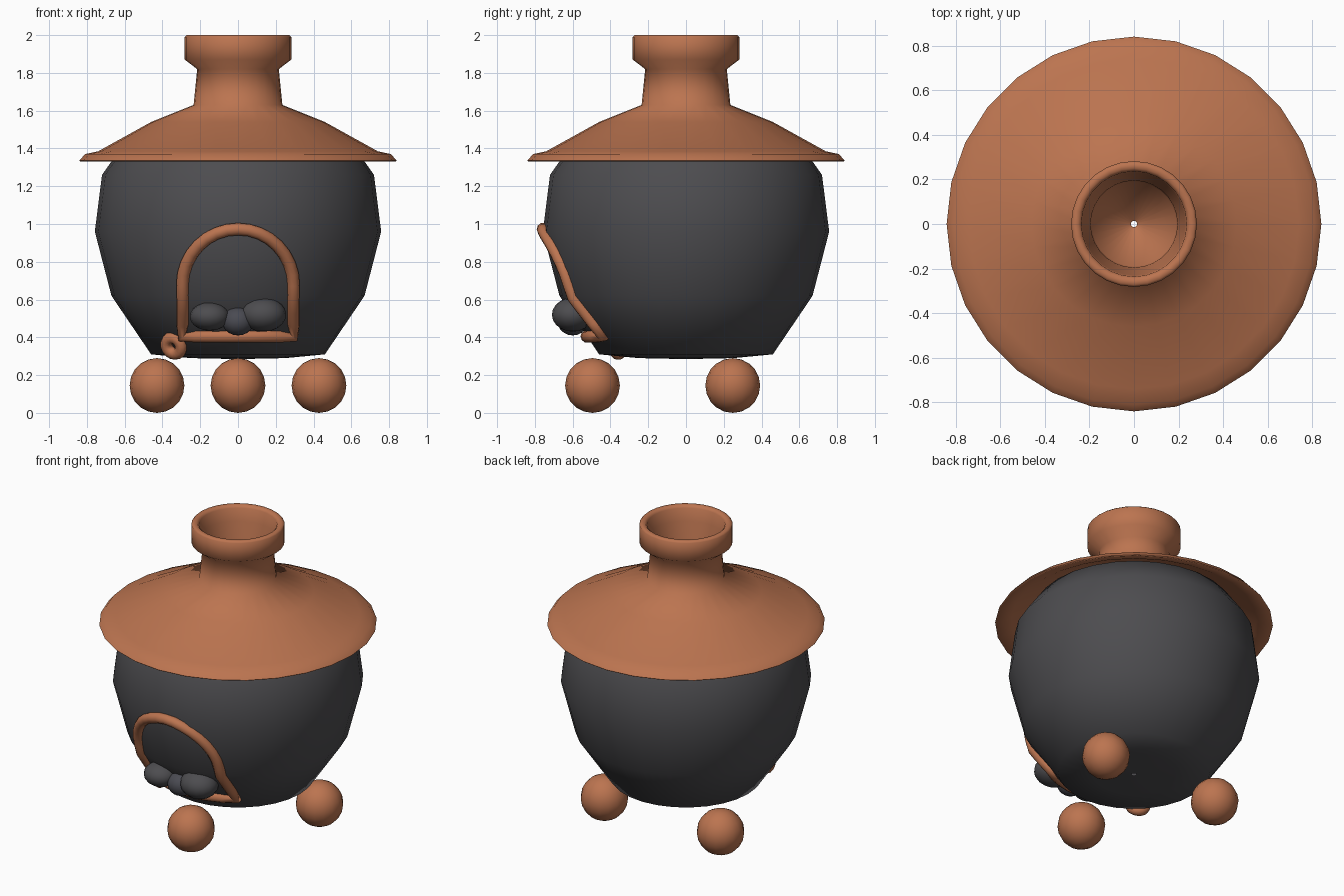
import bpy
import bmesh
import math
from mathutils import Vector

SIDES = 28

cube = bpy.data.objects.get("Cube")
if cube:
    bpy.data.objects.remove(cube, do_unlink=True)


def make_material(name, rgb):
    mat = bpy.data.materials.new(name)
    mat.use_nodes = True
    color = (*rgb, 1.0)
    mat.diffuse_color = color
    bsdf = mat.node_tree.nodes["Principled BSDF"]
    bsdf.inputs["Base Color"].default_value = color
    bsdf.inputs["Roughness"].default_value = 0.7
    return mat


copper = make_material("copper", (0.50, 0.175, 0.08))
iron = make_material("dark iron", (0.074, 0.073, 0.079))
coal_grey = make_material("coal grey", (0.068, 0.069, 0.084))


def finish(obj, name, mat, angle=80):
    obj.name = name
    obj.data.materials.clear()
    obj.data.materials.append(mat)
    bpy.ops.object.select_all(action="DESELECT")
    obj.select_set(True)
    bpy.context.view_layer.objects.active = obj
    bpy.ops.object.shade_smooth_by_angle(angle=math.radians(angle))
    return obj


def lathe(name, profile, mat):
    """Turn a (radius, height) profile around the z axis."""
    bm = bmesh.new()
    rings = []
    for r, z in profile:
        ring = []
        for i in range(SIDES):
            a = math.tau * i / SIDES
            ring.append(bm.verts.new((r * math.cos(a), r * math.sin(a), z)))
        rings.append(ring)
    for low, high in zip(rings, rings[1:]):
        for i in range(SIDES):
            j = (i + 1) % SIDES
            bm.faces.new((low[i], low[j], high[j], high[i]))
    mesh = bpy.data.meshes.new(name)
    bm.to_mesh(mesh)
    bm.free()
    obj = bpy.data.objects.new(name, mesh)
    bpy.context.collection.objects.link(obj)
    return finish(obj, name, mat)


def ball(name, center, radii, mat):
    bpy.ops.mesh.primitive_uv_sphere_add(segments=16, ring_count=10, radius=1, location=center)
    obj = bpy.context.object
    obj.scale = radii
    return finish(obj, name, mat)


# Bowl, listed from the drain hole up to the hidden top
bowl_profile = [(0.014, 0.285), (0.25, 0.29), (0.46, 0.31), (0.67, 0.62),
                (0.758, 0.96), (0.72, 1.26), (0.6, 1.43), (0.35, 1.49), (0.014, 1.5)]
lathe("bowl", bowl_profile, iron)

# Lid with rim, cone, neck and collar, listed from underside to inside of the neck
lid_profile = [(0.3, 1.56), (0.46, 1.52), (0.74, 1.365), (0.835, 1.33),
               (0.84, 1.335), (0.81, 1.37), (0.74, 1.385), (0.46, 1.54),
               (0.235, 1.63), (0.216, 1.82), (0.282, 1.87), (0.282, 1.99),
               (0.272, 2.0), (0.25, 2.0), (0.236, 1.985), (0.23, 1.9),
               (0.195, 1.8), (0.19, 1.68), (0.014, 1.56)]
lathe("lid", lid_profile, copper)

# Three round feet
for i, label in enumerate(("front", "left", "right")):
    a = -math.pi / 2 + i * math.tau / 3
    ball(label + "_foot", (0.495 * math.cos(a), 0.495 * math.sin(a), 0.145),
         (0.145, 0.145, 0.145), copper)


def on_bowl(x, z):
    """Point on the front of the bowl."""
    for (r0, z0), (r1, z1) in zip(bowl_profile, bowl_profile[1:]):
        if z0 <= z <= z1:
            r = r0 + (r1 - r0) * (z - z0) / (z1 - z0)
            return Vector((x, -math.sqrt(r * r - x * x), z))


# Arched door frame that hugs the bowl
half, base, spring = 0.293, 0.405, 0.68
outline = [(-half, base + (spring - base) * i / 4) for i in range(4)]
outline += [(-half * math.cos(math.pi * i / 16), spring + half * math.sin(math.pi * i / 16))
            for i in range(17)]
outline += [(half, base + (spring - base) * i / 4) for i in (3, 2, 1, 0)]
outline += [(half - half * i / 4, base) for i in range(1, 8)]

curve = bpy.data.curves.new("door_frame", "CURVE")
curve.dimensions = "3D"
curve.bevel_depth = 0.034
curve.bevel_resolution = 3
spline = curve.splines.new("POLY")
spline.points.add(len(outline) - 1)
for point, (x, z) in zip(spline.points, outline):
    point.co = (*on_bowl(x, z), 1)
spline.use_cyclic_u = True
frame = bpy.data.objects.new("door_frame", curve)
bpy.context.collection.objects.link(frame)
bpy.ops.object.select_all(action="DESELECT")
frame.select_set(True)
bpy.context.view_layer.objects.active = frame
bpy.ops.object.convert(target="MESH")
finish(bpy.context.object, "door_frame", copper)

# Small ring at the corner of the frame
ring_normal = Vector((-0.45, -0.75, -0.3))
bpy.ops.mesh.primitive_torus_add(major_radius=0.045, minor_radius=0.032, major_segments=16,
                                 minor_segments=10, location=(-0.34, -0.37, 0.355))
ring = bpy.context.object
ring.rotation_euler = ring_normal.to_track_quat("Z", "Y").to_euler()
finish(ring, "latch_ring", copper)

# Coals in the doorway
ball("right_coal", (-0.15, -0.60, 0.51), (0.105, 0.10, 0.075), iron)
ball("left_coal", (0.135, -0.60, 0.52), (0.12, 0.11, 0.09), iron)
ball("middle_coal", (0, -0.60, 0.485), (0.085, 0.08, 0.075), coal_grey)
